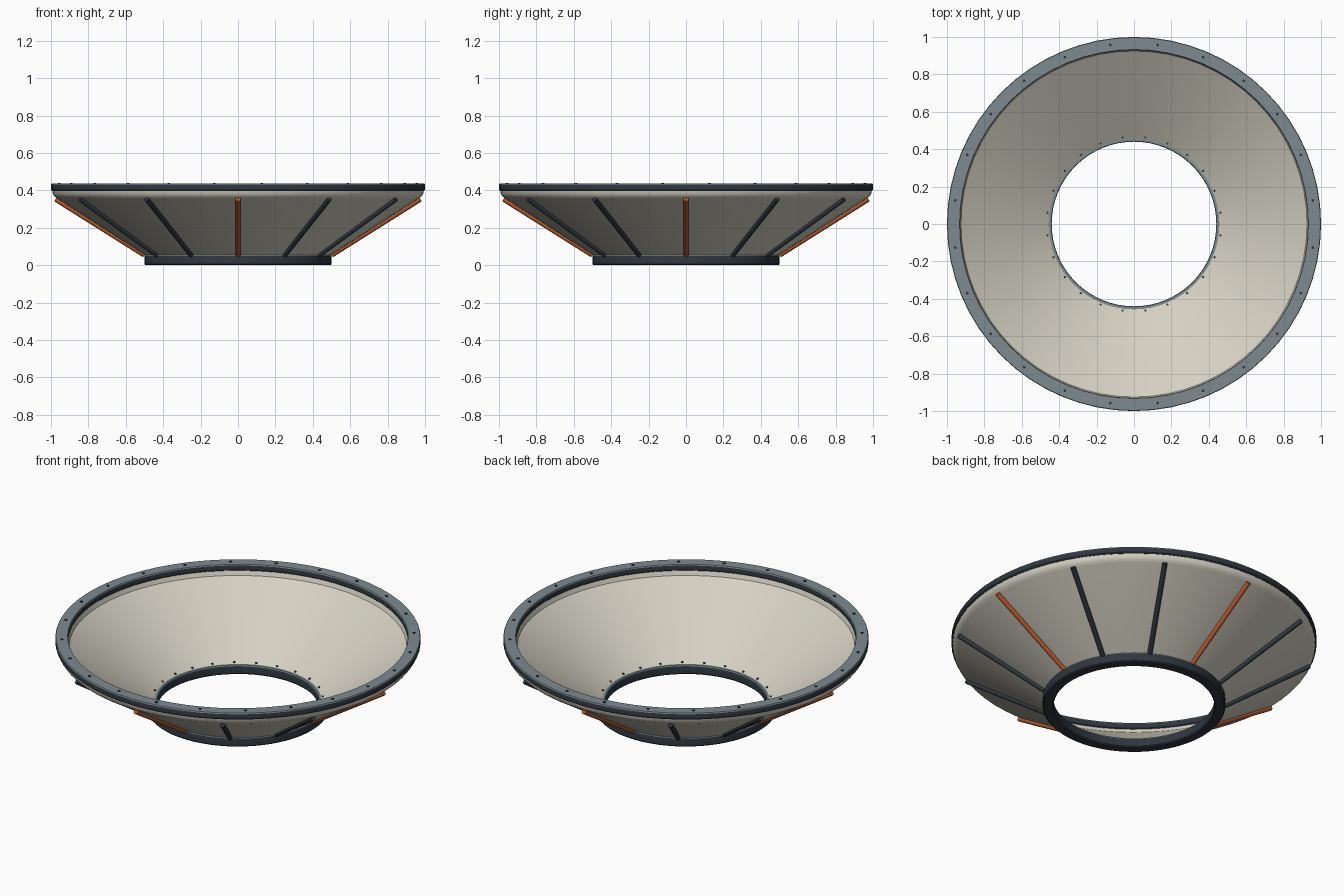
import bpy, bmesh
from math import sin, cos, pi, radians
from mathutils import Vector

cube = bpy.data.objects.get("Cube")
if cube:
    bpy.data.objects.remove(cube, do_unlink=True)

SEGMENTS = 64


def material(name, rgb):
    m = bpy.data.materials.new(name)
    m.use_nodes = True
    m.diffuse_color = (*rgb, 1)
    m.node_tree.nodes["Principled BSDF"].inputs["Base Color"].default_value = (*rgb, 1)
    return m


cream = material("cream shell", (0.66, 0.63, 0.54))
steel = material("grey steel", (0.21, 0.26, 0.28))
dark = material("dark metal", (0.028, 0.037, 0.048))
orange = material("orange paint", (0.48, 0.10, 0.03))


def finish(name, bm, mats, angle=30):
    bmesh.ops.recalc_face_normals(bm, faces=bm.faces)
    mesh = bpy.data.meshes.new(name)
    bm.to_mesh(mesh)
    bm.free()
    for m in mats:
        mesh.materials.append(m)
    ob = bpy.data.objects.new(name, mesh)
    bpy.context.collection.objects.link(ob)
    bpy.ops.object.select_all(action="DESELECT")
    ob.select_set(True)
    bpy.context.view_layer.objects.active = ob
    bpy.ops.object.shade_smooth_by_angle(angle=radians(angle))
    return ob


def revolve(name, profile, mats, top=None):
    """Spin a closed (radius, height) profile; faces above top use slot 1."""
    bm = bmesh.new()
    rings = [[bm.verts.new((r * cos(a), r * sin(a), z)) for r, z in profile]
             for a in (2 * pi * i / SEGMENTS for i in range(SEGMENTS))]
    n = len(profile)
    for i, ring in enumerate(rings):
        after = rings[(i + 1) % SEGMENTS]
        for j in range(n):
            k = (j + 1) % n
            f = bm.faces.new((ring[j], after[j], after[k], ring[k]))
            if top and f.calc_center_median().z > top:
                f.material_index = 1
    return finish(name, bm, mats)


def flange(name, inner, outer, low, high, bevel=0.006):
    """Dark ring with a thin grey face plate on top."""
    profile = [(inner, low + bevel), (inner + bevel, low), (outer - bevel, low),
               (outer, low + bevel), (outer, high - bevel), (outer - bevel / 2, high),
               (inner + bevel / 2, high), (inner, high - bevel)]
    return revolve(name, profile, [dark, steel], high - bevel * 0.8)


def rod(name, start, end, radius, mat, sides=10):
    a, b = Vector(start), Vector(end)
    bm = bmesh.new()
    bmesh.ops.create_cone(bm, cap_ends=True, segments=sides, radius1=radius,
                          radius2=radius, depth=(b - a).length)
    ob = finish(name, bm, [mat], 50)
    ob.location = (a + b) / 2
    ob.rotation_euler = (b - a).to_track_quat("Z", "Y").to_euler()
    return ob


def polar(r, a, z):
    return (r * cos(a), r * sin(a), z)


# Conical shell with a rolled outer lip
revolve("conical_shell",
        [(0.475, 0.04), (0.965, 0.355), (0.98, 0.366), (0.99, 0.38), (0.993, 0.398),
         (0.935, 0.398), (0.925, 0.372), (0.455, 0.055)], [cream])

# Mounting rings
flange("upper_flange", 0.93, 1.0, 0.396, 0.436)
flange("lower_flange", 0.44, 0.5, 0.0, 0.056)

# Outer ribs, orange at the four cardinal directions
for i in range(12):
    a = i * pi / 6
    rod(f"outer_rib_{i + 1}", polar(0.50, a, 0.054), polar(0.975, a, 0.353), 0.014,
        dark if i % 3 else orange)

# Bolts around both flanges
for i in range(24):
    a = (i + 0.5) * pi / 12
    rod(f"upper_bolt_{i + 1}", polar(0.965, a, 0.388), polar(0.965, a, 0.440), 0.008, dark, 6)
    rod(f"lower_bolt_{i + 1}", polar(0.467, a, 0.04), polar(0.467, a, 0.066), 0.007, dark, 6)
